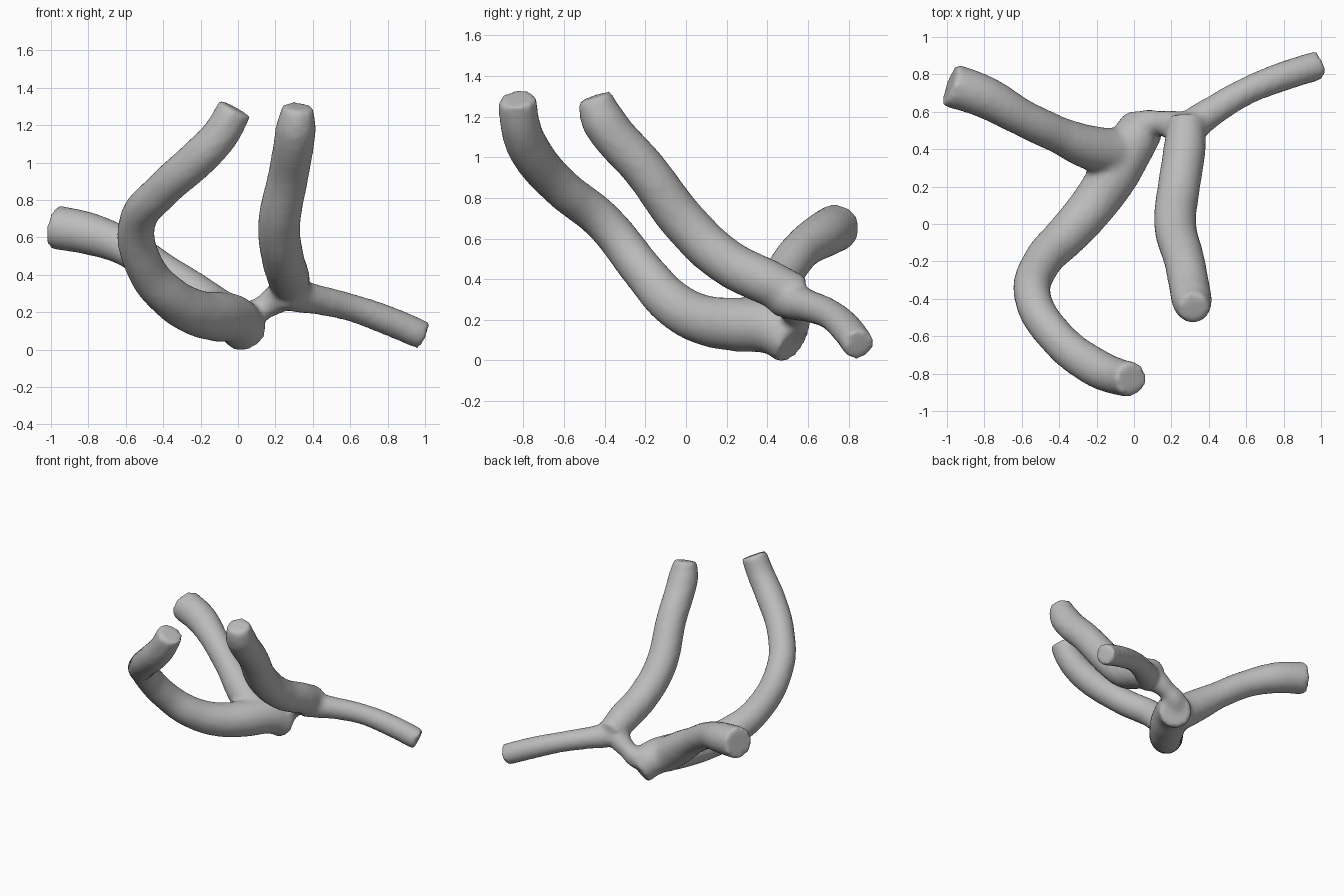
import bpy

cube = bpy.data.objects.get("Cube")
if cube:
    bpy.data.objects.remove(cube, do_unlink=True)

# Each limb is a path of (x, y, z, radius)
limbs = {
    "front_right_limb": [
        (.05, .53, .10, .12), (-.01, .43, .17, .13), (-.11, .26, .19, .135),
        (-.22, .10, .21, .125), (-.36, -.06, .29, .115), (-.49, -.20, .44, .105),
        (-.54, -.40, .69, .10), (-.40, -.62, .87, .10), (-.20, -.77, 1.05, .105),
        (-.09, -.815, 1.17, .10), (-.015, -.83, 1.305, .095)],
    "back_right_limb": [
        (-.08, .38, .19, .13), (-.24, .41, .31, .12), (-.40, .475, .43, .10),
        (-.60, .57, .56, .10), (-.80, .68, .635, .115), (-.985, .745, .67, .12)],
    "bridge": [
        (.01, .48, .17, .10), (.07, .535, .20, .08), (.13, .54, .235, .065),
        (.20, .53, .28, .08), (.28, .50, .33, .09)],
    "upright_limb": [
        (.28, .56, .33, .10), (.27, .40, .40, .115), (.24, .20, .50, .115),
        (.22, .00, .685, .115), (.27, -.20, .95, .11), (.31, -.41, 1.20, .11),
        (.32, -.45, 1.315, .085)],
    "back_left_limb": [
        (.25, .46, .33, .10), (.33, .54, .30, .09), (.43, .61, .28, .08),
        (.60, .71, .24, .075), (.80, .79, .17, .08), (.99, .85, .09, .08)],
}

# Sweep every limb as a capped round tube
curve = bpy.data.curves.new("branched_body", "CURVE")
curve.dimensions = "3D"
curve.bevel_depth = 1.0
curve.bevel_resolution = 6
curve.resolution_u = 6
curve.use_fill_caps = True
for path in limbs.values():
    spline = curve.splines.new("BEZIER")
    spline.bezier_points.add(len(path) - 1)
    for point, (x, y, z, r) in zip(spline.bezier_points, path):
        point.co = (x, y, z)
        point.radius = r
        point.handle_left_type = point.handle_right_type = "AUTO"

body = bpy.data.objects.new("branched_body", curve)
bpy.context.collection.objects.link(body)
bpy.ops.object.select_all(action="DESELECT")
bpy.context.view_layer.objects.active = body
body.select_set(True)
bpy.ops.object.convert(target="MESH")
body = bpy.context.view_layer.objects.active

# Fuse the tubes and soften the joints
remesh = body.modifiers.new("fuse", "REMESH")
remesh.mode = "VOXEL"
remesh.voxel_size = 0.02
smooth = body.modifiers.new("soften", "SMOOTH")
smooth.factor = 0.5
smooth.iterations = 8
for name in ("fuse", "soften"):
    bpy.ops.object.modifier_apply(modifier=name)

# Rest the lowest point on the ground
low = min(v.co.z for v in body.data.vertices)
for v in body.data.vertices:
    v.co.z -= low
bpy.ops.object.shade_smooth()

grey = bpy.data.materials.new("plain_grey")
grey.use_nodes = True
colour = (.5, .5, .5, 1)
grey.diffuse_color = colour
grey.node_tree.nodes["Principled BSDF"].inputs["Base Color"].default_value = colour
body.data.materials.clear()
body.data.materials.append(grey)
